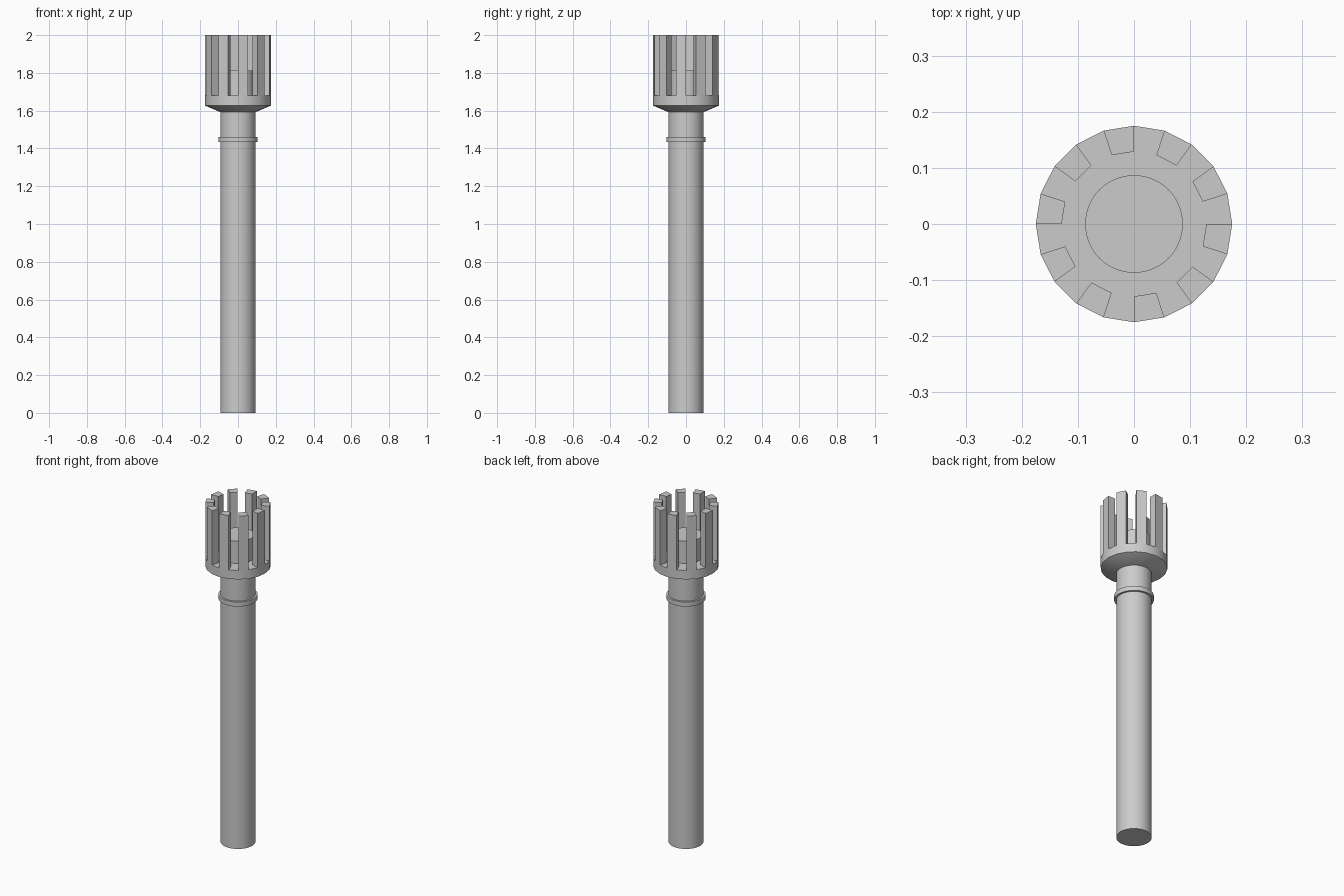
import bpy, bmesh
from math import cos, sin, radians

if "Cube" in bpy.data.objects:
    bpy.data.objects.remove(bpy.data.objects["Cube"])

STEP = 18            # the head is 20-sided
R_OUT, R_IN = 0.175, 0.129
Z_NECK, Z_RIM, Z_FLOOR, Z_TOP = 1.592, 1.627, 1.68, 2.0


def point(r, deg, z):
    return (r * cos(radians(deg)), r * sin(radians(deg)), z)


def finish(name, bm):
    bmesh.ops.recalc_face_normals(bm, faces=bm.faces)
    mesh = bpy.data.meshes.new(name)
    bm.to_mesh(mesh)
    bm.free()
    ob = bpy.data.objects.new(name, mesh)
    bpy.context.collection.objects.link(ob)
    bpy.ops.object.select_all(action='DESELECT')
    ob.select_set(True)
    bpy.context.view_layer.objects.active = ob
    bpy.ops.object.shade_smooth_by_angle(angle=radians(30))
    return ob


def lathe(name, profile, sides, closed=False):
    """Stack of rings; capped at both ends, or joined end to end if closed."""
    bm = bmesh.new()
    rings = [[bm.verts.new(point(r, i * 360 / sides, z)) for i in range(sides)]
             for r, z in profile]
    pairs = list(zip(rings, rings[1:]))
    if closed:
        pairs.append((rings[-1], rings[0]))
    else:
        bm.faces.new(rings[0])
        bm.faces.new(rings[-1])
    for a, b in pairs:
        for i in range(sides):
            j = (i + 1) % sides
            bm.faces.new((a[i], a[j], b[j], b[i]))
    return finish(name, bm)


# Handle shaft, its collar, and the burner core inside the cage
lathe("shaft", [(0.093, 0), (0.093, 1.6)], 48)
lathe("collar", [(0.092, 1.434), (0.104, 1.434), (0.104, 1.461), (0.092, 1.461)],
      48, closed=True)
lathe("core", [(0.087, 1.67), (0.087, 1.812)], 48)

# Flared cup under the prongs
lathe("cup", [(0.092, Z_NECK), (R_OUT, Z_RIM), (R_OUT, Z_FLOOR)], 360 // STEP)

# Ten upright prongs, one on every second side of the cup
bm = bmesh.new()
for k in range(10):
    a = 18 + 36 * k
    b = a + STEP
    low, high = [[bm.verts.new(point(r, d, z)) for r, d in
                  ((R_IN, a), (R_OUT, a), (R_OUT, b), (R_IN, b))]
                 for z in (Z_FLOOR, Z_TOP)]
    bm.faces.new(high)
    bm.faces.new(low)
    for i in range(4):
        j = (i + 1) % 4
        bm.faces.new((low[i], low[j], high[j], high[i]))
finish("prongs", bm)
